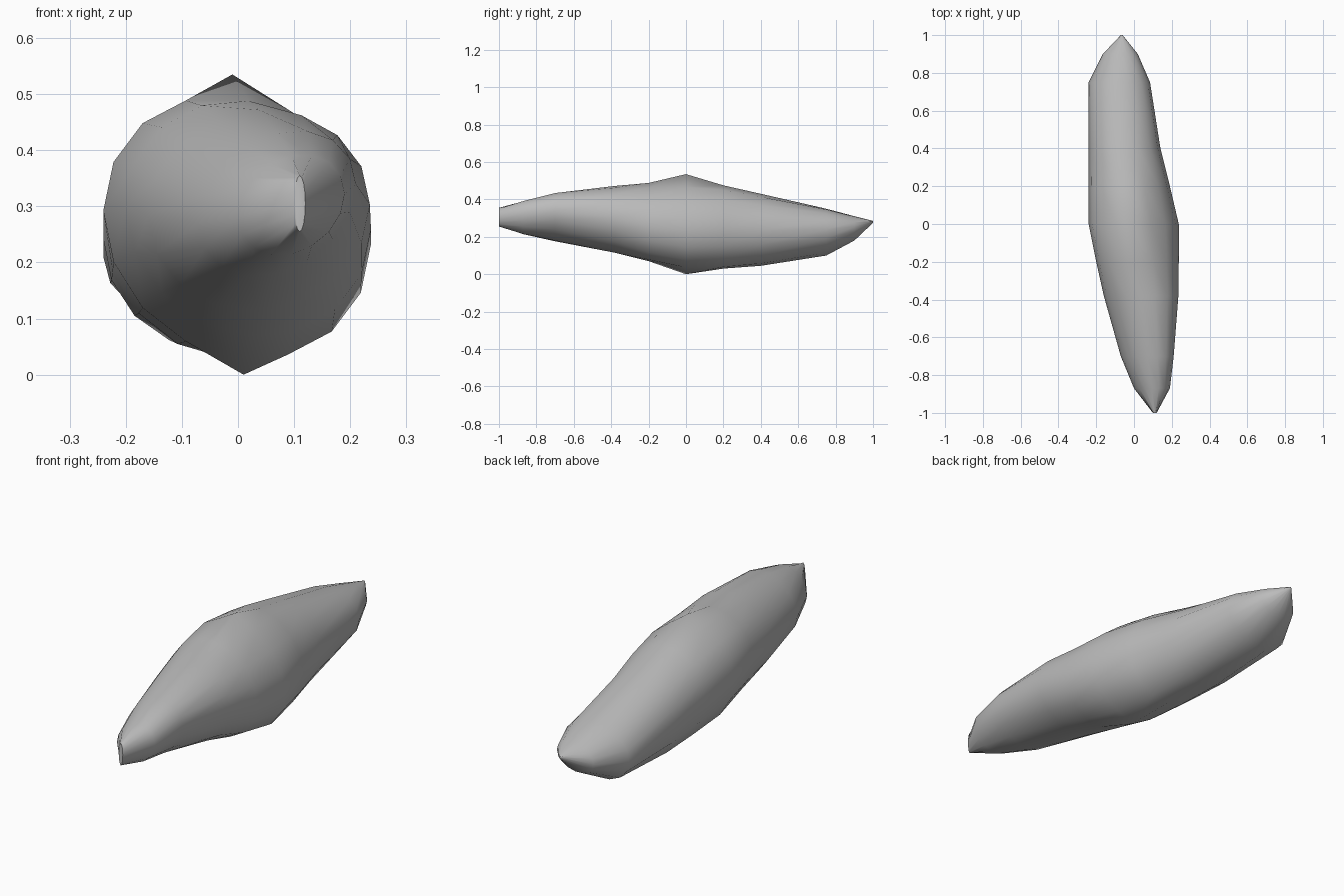
import bpy, bmesh, math

if "Cube" in bpy.data.objects:
    bpy.data.objects.remove(bpy.data.objects["Cube"])

SIDES = 16

# Cross-sections along the body: y, x min, x max, z min, z max, sideways slant
sections = [
    (-1.0, 0.10, 0.12, 0.255, 0.355, 0),
    (-0.87, 0.0, 0.19, 0.215, 0.39, 0.02),
    (-0.70, -0.07, 0.21, 0.18, 0.43, 0.035),
    (-0.38, -0.16, 0.235, 0.115, 0.472, 0.01),
    (-0.20, -0.2, 0.237, 0.07, 0.488, -0.02),
    (0.0, -0.24, 0.237, 0.03, 0.495, -0.03),
    (0.20, -0.24, 0.19, 0.03, 0.475, -0.02),
    (0.40, -0.24, 0.14, 0.045, 0.43, -0.005),
    (0.75, -0.24, 0.085, 0.1, 0.35, 0.015),
    (0.90, -0.165, 0.02, 0.18, 0.31, 0.01),
    (1.0, -0.07, -0.06, 0.275, 0.285, 0),
]


def add_ring(bm, y, x0, x1, z0, z1, slant):
    ring = []
    for i in range(SIDES):
        a = 2 * math.pi * i / SIDES
        x = (x0 + x1) / 2 + (x1 - x0) / 2 * math.cos(a)
        z = (z0 + z1) / 2 + (z1 - z0) / 2 * math.sin(a) + slant * math.cos(a)
        ring.append(bm.verts.new((x, y, z)))
    return ring


# Rock body lofted through the sections
bm = bmesh.new()
rings = [add_ring(bm, *s) for s in sections]
for a, b in zip(rings, rings[1:]):
    for i in range(SIDES):
        j = (i + 1) % SIDES
        bm.faces.new((a[i], a[j], b[j], b[i]))
bm.faces.new(rings[0])
bm.faces.new(rings[-1])

# Pinched points at the top and bottom of the middle
middle = rings[len(rings) // 2]
top, bottom = middle[SIDES // 4], middle[3 * SIDES // 4]
top.co = (-0.01, 0, 0.535)
bottom.co = (0.01, 0, 0.0)
bmesh.ops.recalc_face_normals(bm, faces=bm.faces)

mesh = bpy.data.meshes.new("rock_body")
bm.to_mesh(mesh)
bm.free()
rock = bpy.data.objects.new("rock_body", mesh)
bpy.context.collection.objects.link(rock)

# Grey stone
stone = bpy.data.materials.new("stone_grey")
stone.use_nodes = True
grey = (0.5, 0.5, 0.5, 1)
stone.diffuse_color = grey
stone.node_tree.nodes["Principled BSDF"].inputs["Base Color"].default_value = grey
mesh.materials.append(stone)

bpy.context.view_layer.objects.active = rock
rock.select_set(True)
bpy.ops.object.shade_smooth_by_angle(angle=math.radians(60))
